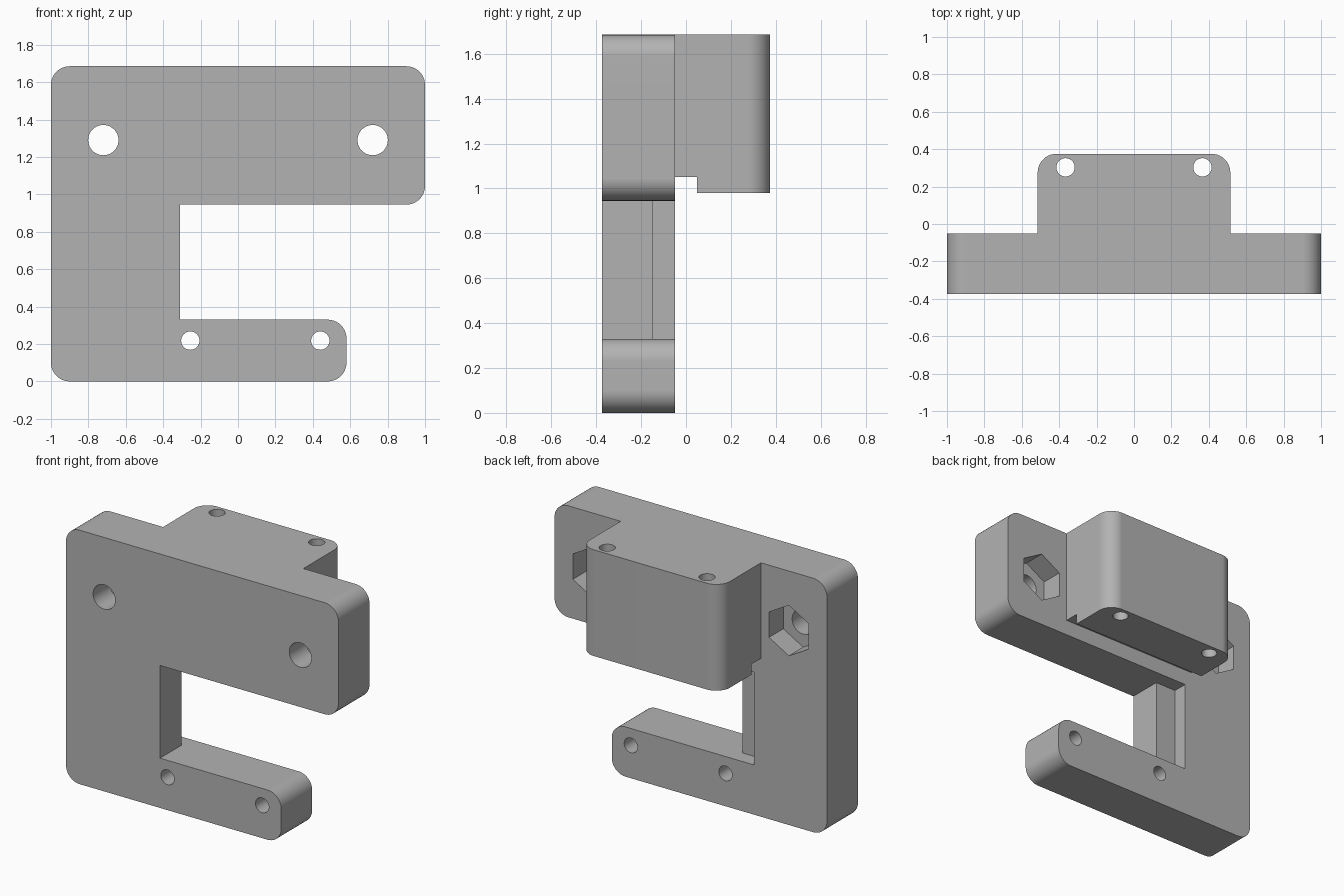
import bpy
import bmesh
from math import cos, sin, pi, radians
from mathutils import Vector

if "Cube" in bpy.data.objects:
    bpy.data.objects.remove(bpy.data.objects["Cube"], do_unlink=True)

GREY = (0.45, 0.45, 0.45, 1)
grey = bpy.data.materials.new("plain grey")
grey.use_nodes = True
grey.diffuse_color = GREY
grey.node_tree.nodes["Principled BSDF"].inputs["Base Color"].default_value = GREY

FRONT, REAR, TOP = -0.375, -0.05, 1.685


def rounded(corners, steps=10):
    """Outline from (a, b, radius) corners; radius 0 stays sharp."""
    points = []
    for i, (a, b, radius) in enumerate(corners):
        p = Vector((a, b))
        if not radius:
            points.append(p)
            continue
        u = (Vector(corners[i - 1][:2]) - p).normalized()
        v = (Vector(corners[(i + 1) % len(corners)][:2]) - p).normalized()
        centre = p + (u + v) * radius
        for k in range(steps + 1):
            t = k / steps * pi / 2
            points.append(centre - radius * (v * cos(t) + u * sin(t)))
    return points


def polygon(a, b, radius, sides, turn=0.0):
    return [Vector((a + radius * cos(turn + 2 * pi * k / sides),
                    b + radius * sin(turn + 2 * pi * k / sides))) for k in range(sides)]


def extrude(name, outline, start, end, axis):
    """Solid from an outline in xz (axis y) or xy (axis z)."""
    bm = bmesh.new()
    place = (lambda p: (p.x, start, p.y)) if axis == "y" else (lambda p: (p.x, p.y, start))
    face = bm.faces.new([bm.verts.new(place(p)) for p in outline])
    grown = bmesh.ops.extrude_face_region(bm, geom=[face])["geom"]
    shift = Vector((0, end - start, 0)) if axis == "y" else Vector((0, 0, end - start))
    bmesh.ops.translate(bm, vec=shift,
                        verts=[g for g in grown if isinstance(g, bmesh.types.BMVert)])
    bmesh.ops.recalc_face_normals(bm, faces=bm.faces)
    mesh = bpy.data.meshes.new(name)
    bm.to_mesh(mesh)
    bm.free()
    mesh.materials.append(grey)
    obj = bpy.data.objects.new(name, mesh)
    bpy.context.collection.objects.link(obj)
    return obj


def box(name, x, y, z):
    outline = rounded([(x[0], y[0], 0), (x[1], y[0], 0), (x[1], y[1], 0), (x[0], y[1], 0)])
    return extrude(name, outline, z[0], z[1], "z")


def activate(obj):
    bpy.ops.object.select_all(action="DESELECT")
    obj.select_set(True)
    bpy.context.view_layer.objects.active = obj


def combine(obj, other, operation):
    activate(obj)
    mod = obj.modifiers.new(operation.lower(), "BOOLEAN")
    mod.operation, mod.solver, mod.object = operation, "EXACT", other
    bpy.ops.object.modifier_apply(modifier=mod.name)
    bpy.data.objects.remove(other, do_unlink=True)


# C-shaped plate
R = 0.1
bracket = extrude("bracket", rounded([
    (-1, 0, R), (0.58, 0, R), (0.58, 0.33, R), (-0.31, 0.33, 0),
    (-0.31, 0.945, 0), (1, 0.945, R), (1, TOP, R), (-1, TOP, R)]), FRONT, REAR, "y")

# Rear block with a notch under its root
block = extrude("rear_block", rounded([
    (-0.515, -0.2, 0), (0.515, -0.2, 0), (0.515, 0.375, R), (-0.515, 0.375, R)]),
    0.98, TOP, "z")
combine(block, box("notch", (-0.7, 0.7), (-0.3, 0.05), (0.9, 1.05)), "DIFFERENCE")
combine(bracket, block, "UNION")

# Step in the column beside the opening
combine(bracket, box("column_step", (-0.465, -0.25), (-0.15, 0.02), (0.33, 0.945)), "DIFFERENCE")

# Bolt holes with hexagonal nut pockets, and block holes
for side in (-1, 1):
    x = 0.72 * side
    combine(bracket, extrude("bolt_hole", polygon(x, 1.29, 0.081, 40), -0.5, 0.1, "y"),
            "DIFFERENCE")
    combine(bracket, extrude("nut_pocket", polygon(x, 1.29, 0.168, 6, pi / 2),
                             REAR - 0.15, 0.1, "y"), "DIFFERENCE")
    combine(bracket, extrude("block_hole", polygon(0.366 * side, 0.303, 0.049, 32),
                             0.8, 1.8, "z"), "DIFFERENCE")

# Small holes in the lower arm
for x in (-0.255, 0.44):
    combine(bracket, extrude("arm_hole", polygon(x, 0.218, 0.049, 32), -0.5, 0.1, "y"),
            "DIFFERENCE")

# Smooth rounds, crisp edges, flat faces kept flat
activate(bracket)
bpy.ops.object.shade_smooth_by_angle(angle=radians(30))
weighted = bracket.modifiers.new("flat_faces", "WEIGHTED_NORMAL")
weighted.keep_sharp = True
